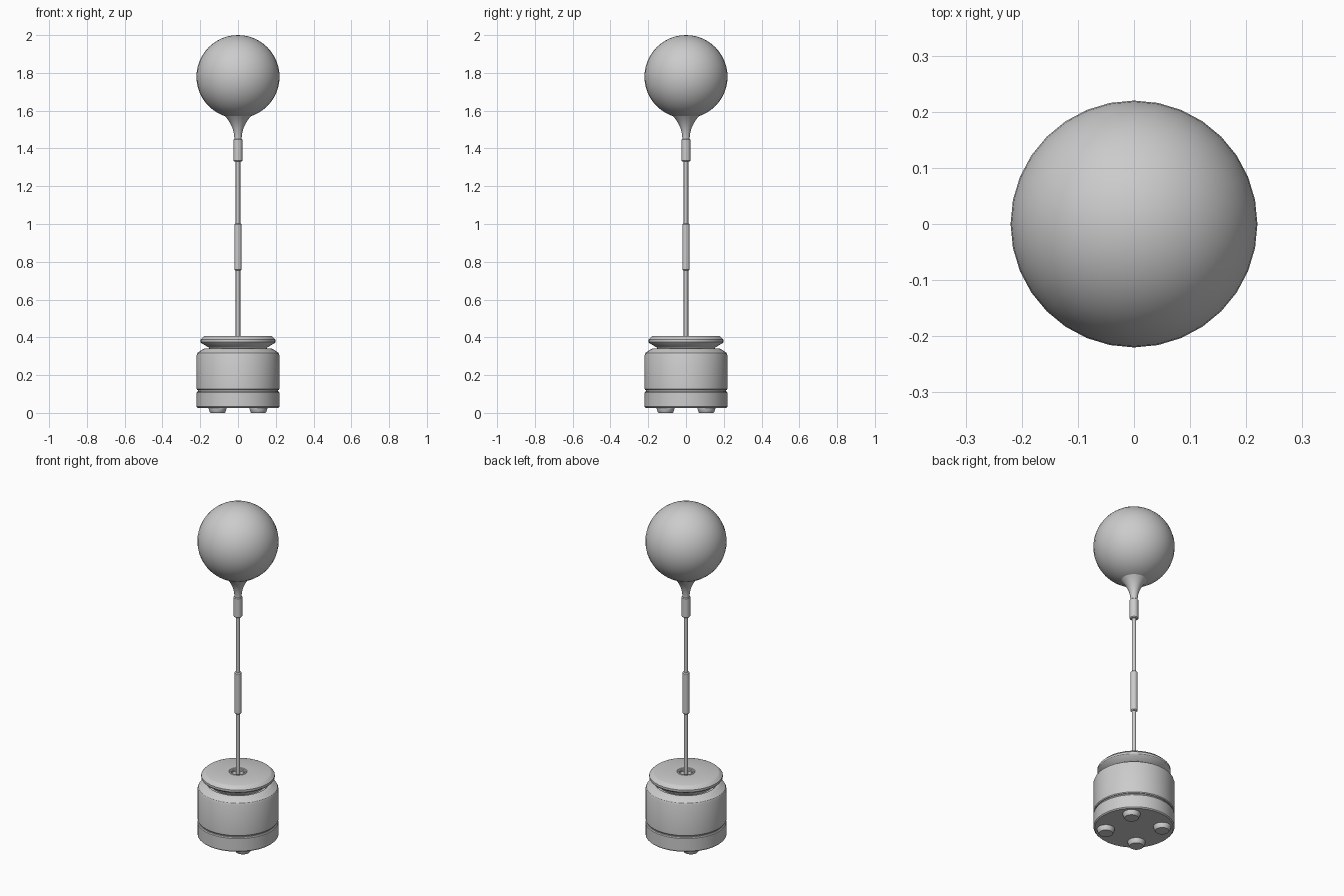
import bpy, bmesh, math

if "Cube" in bpy.data.objects:
    bpy.data.objects.remove(bpy.data.objects["Cube"])

SEG = 32


def lathe(name, profile, loc=(0, 0, 0), seg=SEG, angle=32):
    """Revolve an (r, z) profile around the z axis."""
    bm = bmesh.new()
    verts = [bm.verts.new((r, 0, z)) for r, z in profile]
    edges = [bm.edges.new(p) for p in zip(verts, verts[1:])]
    bmesh.ops.spin(bm, geom=verts + edges, cent=(0, 0, 0), axis=(0, 0, 1),
                   angle=math.tau, steps=seg, use_merge=False)
    bmesh.ops.remove_doubles(bm, verts=bm.verts, dist=1e-5)
    bmesh.ops.recalc_face_normals(bm, faces=bm.faces)
    me = bpy.data.meshes.new(name)
    bm.to_mesh(me)
    bm.free()
    ob = bpy.data.objects.new(name, me)
    ob.location = loc
    bpy.context.collection.objects.link(ob)
    bpy.ops.object.select_all(action='DESELECT')
    ob.select_set(True)
    bpy.context.view_layer.objects.active = ob
    bpy.ops.object.shade_smooth_by_angle(angle=math.radians(angle))
    return ob


def sleeve(name, r, z0, z1, c=0.005):
    """Thin cylinder with chamfered ends."""
    return lathe(name, [(0, z0), (r - c, z0), (r, z0 + c), (r, z1 - c),
                        (r - c, z1), (0, z1)], seg=24)


# drum base: lower band, groove, main body, sloped shoulder
lathe("base_drum", [(0, 0.027), (0.213, 0.027), (0.219, 0.033), (0.219, 0.108),
                    (0.215, 0.113), (0.211, 0.113), (0.211, 0.121), (0.215, 0.121),
                    (0.219, 0.126), (0.219, 0.306), (0.214, 0.318), (0.187, 0.336),
                    (0.178, 0.341), (0.168, 0.341), (0.16, 0.332), (0, 0.332)])

# lid with undercut and a recessed socket for the rod
lathe("base_lid", [(0, 0.335), (0.15, 0.335), (0.155, 0.346), (0.195, 0.37),
                   (0.199, 0.376), (0.199, 0.388), (0.184, 0.403), (0.174, 0.407),
                   (0.05, 0.407), (0.046, 0.402), (0.034, 0.393), (0, 0.393)])
lathe("rod_socket_ring", [(0.034, 0.39), (0.034, 0.402), (0.037, 0.406),
                          (0.044, 0.406), (0.047, 0.402), (0.047, 0.39)])

# four tapered feet
for i, (sx, sy) in enumerate([(1, 1), (-1, 1), (-1, -1), (1, -1)]):
    lathe(f"foot_{i + 1}", [(0, 0), (0.038, 0), (0.041, 0.004), (0.048, 0.024),
                            (0.048, 0.03), (0, 0.03)],
          loc=(sx * 0.108, sy * 0.108, 0), seg=24)

# rod and its sleeves
lathe("rod", [(0, 0.39), (0.012, 0.39), (0.012, 1.35), (0, 1.35)], seg=24)
sleeve("rod_grip", 0.019, 0.754, 1.002)
sleeve("bulb_collar", 0.0235, 1.33, 1.452)

# concave flare under the ball
flare = []
for i in range(11):
    t = i / 10
    flare.append((0.019 + 0.051 * t ** 2.2, 1.44 + 0.133 * t ** 0.95))
lathe("bulb_flare", [(0, 1.44)] + flare + [(0, 1.573)], seg=32)

# ball
R, CZ = 0.22, 1.78
lathe("ball", [(R * math.sin(math.pi * i / 24) if 0 < i < 24 else 0,
                CZ - R * math.cos(math.pi * i / 24)) for i in range(25)])
